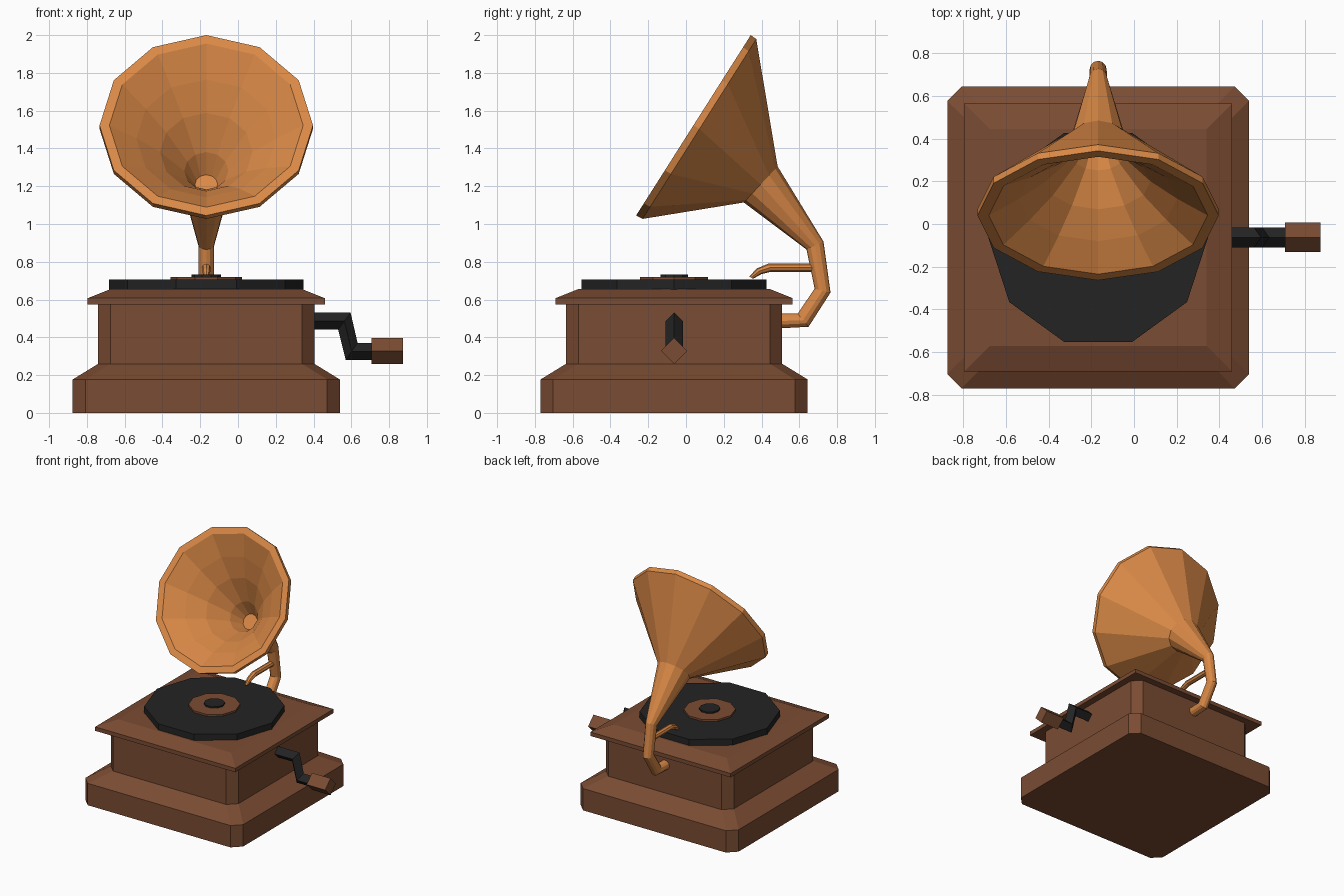
import bpy, bmesh, math
from mathutils import Vector

if "Cube" in bpy.data.objects:
    bpy.data.objects.remove(bpy.data.objects["Cube"])

CX, CY = -0.168, -0.063   # centre of the cabinet


def material(name, rgb):
    m = bpy.data.materials.new(name)
    m.diffuse_color = (*rgb, 1)
    m.use_nodes = True
    m.node_tree.nodes["Principled BSDF"].inputs["Base Color"].default_value = m.diffuse_color
    return m


WOOD = material("brown_wood", (0.195, 0.072, 0.033))
COPPER = material("copper", (0.70, 0.25, 0.062))
BLACK = material("black", (0.017, 0.017, 0.017))


def skin(name, rings, mat):
    """Join rings of points into a closed, flat-shaded object."""
    bm = bmesh.new()
    loops = [[bm.verts.new(p) for p in ring] for ring in rings]
    n = len(loops[0])
    for a, b in zip(loops, loops[1:]):
        for i in range(n):
            j = (i + 1) % n
            bm.faces.new((a[i], a[j], b[j], b[i]))
    bm.faces.new(loops[0][::-1])
    bm.faces.new(loops[-1])
    bmesh.ops.recalc_face_normals(bm, faces=bm.faces)
    me = bpy.data.meshes.new(name)
    bm.to_mesh(me)
    bm.free()
    me.materials.append(mat)
    ob = bpy.data.objects.new(name, me)
    bpy.context.collection.objects.link(ob)
    return ob


def square(z, h, c=0.0):
    """Square ring of half-width h, with corners cut by c."""
    if c:
        k = h - c
        pts = [(h, -k), (h, k), (k, h), (-k, h), (-h, k), (-h, -k), (-k, -h), (k, -h)]
    else:
        pts = [(h, -h), (h, h), (-h, h), (-h, -h)]
    return [(CX + x, CY + y, z) for x, y in pts]


def disc(name, r, z0, z1, mat, n=10):
    ring = lambda z: [(CX + r * math.cos(i * math.tau / n),
                       CY + r * math.sin(i * math.tau / n), z) for i in range(n)]
    return skin(name, [ring(z0), ring(z1)], mat)


def pipe(name, sections, mat, n, plane="yz"):
    """Sections are (a, b, r): both edges of the tube in its plane and its sideways radius."""
    rings = []
    for a, b, r in sections:
        a, b = Vector(a), Vector(b)
        ring = []
        for i in range(n):
            t = i * math.tau / n
            u, v = (a + b) / 2 + (b - a) / 2 * math.cos(t)
            w = r * math.sin(t)
            ring.append((CX + w, u, v) if plane == "yz" else (u, CY + w, v))
        rings.append(ring)
    return skin(name, rings, mat)


# cabinet: stepped plinth with body, and lid
skin("cabinet", [square(0, 0.707, 0.067), square(0.177, 0.707, 0.067),
                 square(0.26, 0.572, 0.065), square(0.58, 0.572, 0.065)], WOOD)
skin("lid", [square(0.575, 0.628), square(0.607, 0.628), square(0.655, 0.508)], WOOD)

# record, label and spindle
disc("record", 0.515, 0.65, 0.705, BLACK)
disc("record_label", 0.19, 0.70, 0.72, WOOD)
disc("spindle", 0.077, 0.715, 0.732, BLACK)

# horn: bent tube, flared bell, rim, then the hollow inside
horn = [((0.45, 0.525), (0.45, 0.445), 0.04),
        ((0.591, 0.525), (0.649, 0.456), 0.04),
        ((0.681, 0.658), (0.765, 0.637), 0.04),
        ((0.638, 0.865), (0.728, 0.907), 0.042),
        ((0.306, 1.114), (0.485, 1.305), 0.131),
        ((-0.230, 1.027), (0.372, 1.979), 0.565),
        ((-0.264, 1.045), (0.343, 2.0), 0.565)]
across = Vector((0.536, 0.844))
rim, throat = Vector((0.04, 1.522)), Vector((0.396, 1.21))
for t, r in ((0, 0.513), (0.22, 0.37), (0.45, 0.245), (0.77, 0.117), (1, 0.06)):
    c = rim.lerp(throat, t)
    horn.append((c - across * r, c + across * r, r))
pipe("horn", horn, COPPER, 12)

# tone arm reaching over the record
pipe("tone_arm", [((0.335, 0.722), (0.355, 0.71), 0.012),
                  ((0.375, 0.765), (0.40, 0.735), 0.022),
                  ((0.435, 0.79), (0.45, 0.747), 0.024),
                  ((0.70, 0.79), (0.70, 0.747), 0.024)], COPPER, 8)

# crank and its handle
pipe("crank", [((0.35, 0.531), (0.35, 0.441), 0.046),
               ((0.596, 0.531), (0.53, 0.441), 0.046),
               ((0.633, 0.371), (0.57, 0.281), 0.046),
               ((0.72, 0.371), (0.72, 0.281), 0.046)], BLACK, 4, "xz")
pipe("crank_handle", [((0.707, 0.397), (0.707, 0.259), 0.069),
                      ((0.873, 0.397), (0.873, 0.259), 0.069)], WOOD, 4, "xz")
